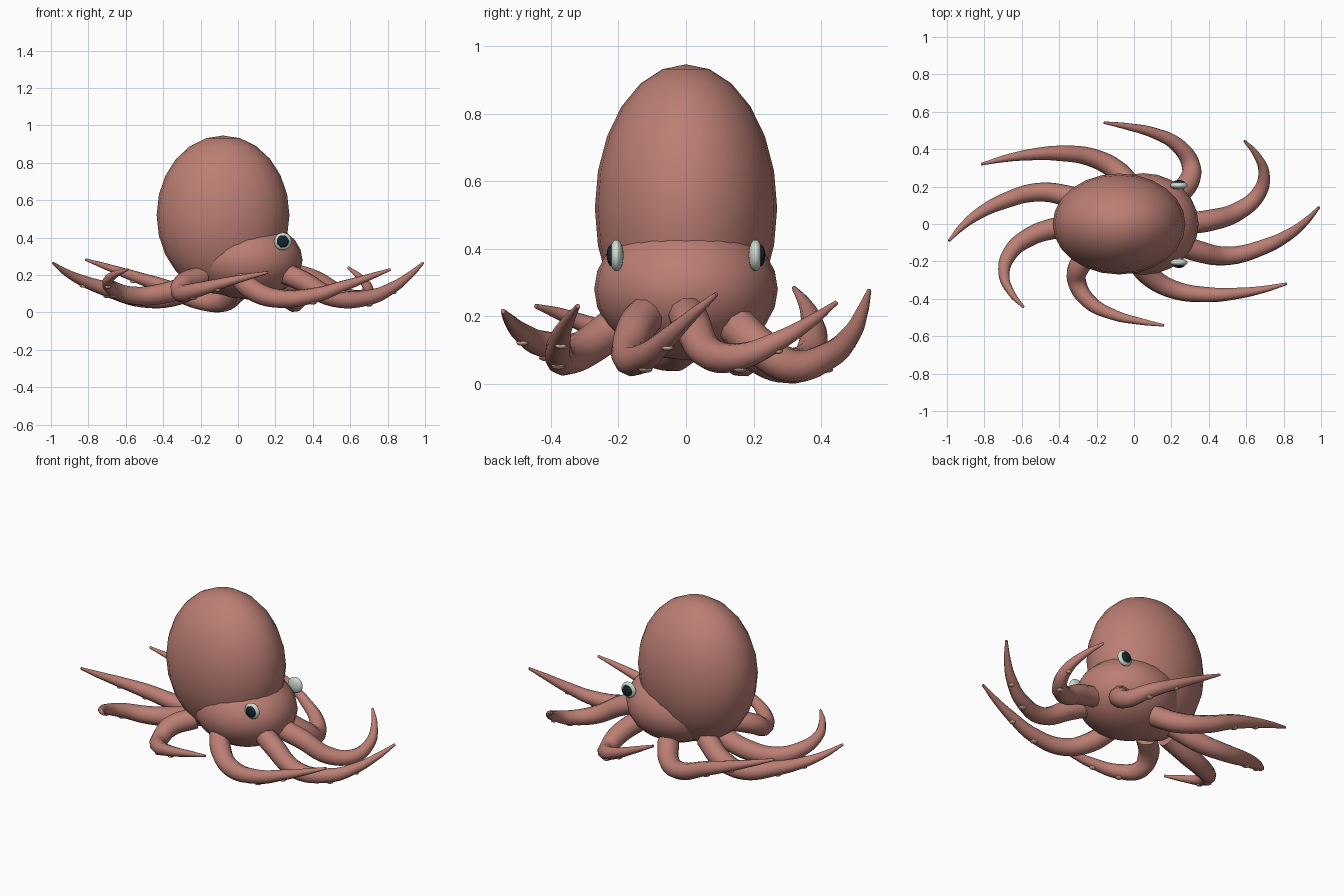
import bpy
from mathutils import Vector

if "Cube" in bpy.data.objects:
    bpy.data.objects.remove(bpy.data.objects["Cube"])


def material(name, rgb):
    m = bpy.data.materials.new(name)
    m.diffuse_color = (*rgb, 1)
    m.use_nodes = True
    m.node_tree.nodes["Principled BSDF"].inputs["Base Color"].default_value = m.diffuse_color
    return m


SKIN = material("dusty_rose_skin", (0.50, 0.21, 0.175))
WHITE = material("pale_eye", (0.62, 0.72, 0.64))
DARK = material("dark_pupil", (0.008, 0.018, 0.026))
CREAM = material("cream_sucker", (0.62, 0.44, 0.32))


def finish(ob, name, mat, angle=1.0):
    ob.name = name
    ob.data.materials.clear()
    ob.data.materials.append(mat)
    bpy.ops.object.shade_smooth_by_angle(angle=angle)


def ellipsoid(name, loc, size, mat, segs=24, rings=12):
    bpy.ops.mesh.primitive_uv_sphere_add(segments=segs, ring_count=rings, location=loc)
    ob = bpy.context.object
    ob.scale = size
    bpy.ops.object.transform_apply(location=False, rotation=False, scale=True)
    finish(ob, name, mat)


RADII = (0.06, 0.057, 0.05, 0.041, 0.03, 0.019, 0.007)


def arm(name, points):
    # Tapered tube along a smooth path
    cu = bpy.data.curves.new(name, "CURVE")
    cu.dimensions = "3D"
    cu.bevel_depth = 1.0
    cu.bevel_resolution = 3
    cu.resolution_u = 6
    cu.use_fill_caps = True
    sp = cu.splines.new("BEZIER")
    sp.bezier_points.add(len(points) - 1)
    for bp, p, r in zip(sp.bezier_points, points, RADII):
        bp.co = p
        bp.radius = r
        bp.handle_left_type = bp.handle_right_type = "AUTO"
    ob = bpy.data.objects.new(name, cu)
    bpy.context.collection.objects.link(ob)
    bpy.ops.object.select_all(action="DESELECT")
    ob.select_set(True)
    bpy.context.view_layer.objects.active = ob
    bpy.ops.object.convert(target="MESH")
    finish(bpy.context.object, name, SKIN)
    # Suckers on the underside
    for i, s in ((3, 0.021), (4, 0.018)):
        p = Vector(points[i])
        ellipsoid(f"{name}_sucker_{i - 2}", p - Vector((0, 0, RADII[i] * 0.95)),
                  (s, s, 0.009), CREAM, 10, 6)


# Body
ellipsoid("mantle", (-0.08, 0, 0.52), (0.355, 0.27, 0.426), SKIN)
ellipsoid("head", (0.05, 0, 0.28), (0.295, 0.272, 0.21), SKIN)

# Eyes
for side, label in ((-1, "right"), (1, "left")):
    ellipsoid(f"{label}_eye", (0.24, side * 0.206, 0.38), (0.047, 0.021, 0.047), WHITE, 20, 12)
    ellipsoid(f"{label}_pupil", (0.24, side * 0.219, 0.38), (0.033, 0.016, 0.033), DARK, 16, 10)

# Plan of four arms; the opposite four are the same plan turned half way round
PLANS = {
    "side": [(0.20, -0.09), (0.34, -0.145), (0.51, -0.17), (0.70, -0.12),
             (0.83, -0.055), (0.92, 0.015), (0.99, 0.09)],
    "sweeping": [(0.0, -0.17), (0.08, -0.275), (0.21, -0.35), (0.40, -0.378),
                 (0.56, -0.37), (0.69, -0.35), (0.815, -0.32)],
    "cross": [(-0.20, -0.13), (-0.295, -0.23), (-0.305, -0.31), (-0.24, -0.415),
              (-0.11, -0.485), (0.03, -0.52), (0.16, -0.542)],
    "hooked": [(-0.24, 0.0), (-0.41, -0.02), (-0.56, -0.07), (-0.665, -0.16),
               (-0.695, -0.27), (-0.655, -0.37), (-0.59, -0.445)],
}
HEIGHTS = {
    "side": ((0.23, 0.17, 0.08, 0.08, 0.135, 0.20, 0.265),
             (0.16, 0.09, 0.075, 0.125, 0.17, 0.215, 0.265)),
    "sweeping": ((0.20, 0.12, 0.075, 0.09, 0.14, 0.185, 0.23),
                 (0.12, 0.06, 0.065, 0.14, 0.195, 0.24, 0.283)),
    "cross": ((0.19, 0.15, 0.105, 0.115, 0.15, 0.185, 0.215),
              (0.19, 0.10, 0.052, 0.08, 0.14, 0.21, 0.275)),
    "hooked": ((0.15, 0.10, 0.09, 0.125, 0.165, 0.205, 0.23),
               (0.22, 0.17, 0.09, 0.08, 0.125, 0.185, 0.24)),
}
for key, plan in PLANS.items():
    for turn, zs in zip((1, -1), HEIGHTS[key]):
        label = "first" if turn == 1 else "opposite"
        arm(f"{key}_arm_{label}", [(x * turn, y * turn, z) for (x, y), z in zip(plan, zs)])
